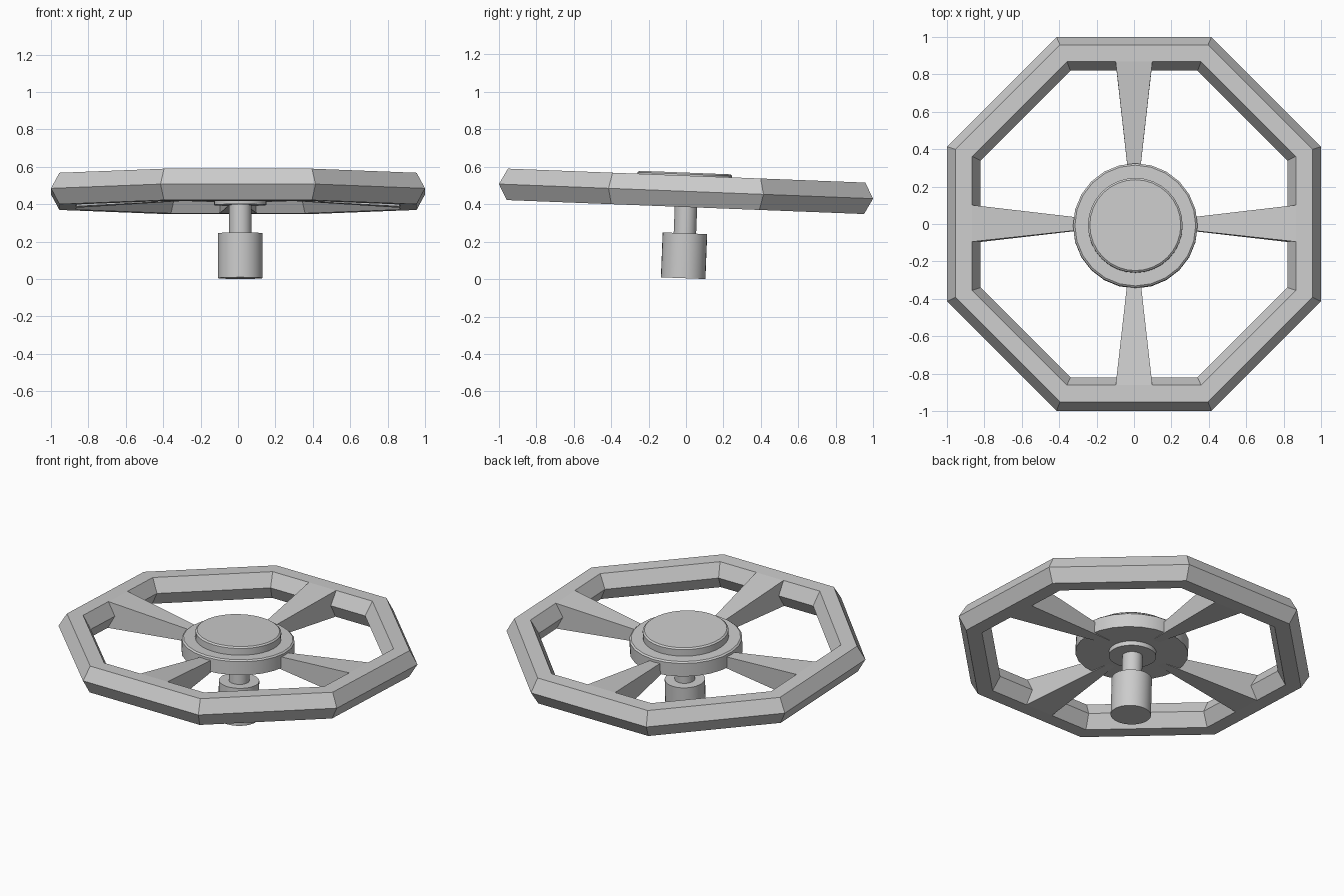
import bpy, bmesh, math
from mathutils import Matrix, Vector

if "Cube" in bpy.data.objects:
    bpy.data.objects.remove(bpy.data.objects["Cube"])

# Everything is modelled around the wheel centre, then tilted and lifted
TILT = Matrix.Translation((0, 0, 0.469)) @ Matrix.Rotation(-0.039, 4, 'X')


def finish(name, bm, smooth=False):
    bmesh.ops.recalc_face_normals(bm, faces=bm.faces)
    bm.transform(TILT)
    me = bpy.data.meshes.new(name)
    bm.to_mesh(me)
    bm.free()
    ob = bpy.data.objects.new(name, me)
    bpy.context.collection.objects.link(ob)
    if smooth:
        bpy.ops.object.select_all(action='DESELECT')
        ob.select_set(True)
        bpy.context.view_layer.objects.active = ob
        bpy.ops.object.shade_smooth_by_angle(angle=math.radians(30))
    return ob


def revolve(bm, profile, sides, centre=(0, 0), start=0.0, closed=False):
    """Spin (radius, z) points about z; open profiles get end caps."""
    rings = []
    for i in range(sides):
        a = start + 2 * math.pi * i / sides
        rings.append([bm.verts.new((centre[0] + r * math.cos(a),
                                    centre[1] + r * math.sin(a), z))
                      for r, z in profile])
    n = len(profile)
    for i in range(sides):
        p, q = rings[i], rings[(i + 1) % sides]
        for j in range(n if closed else n - 1):
            k = (j + 1) % n
            bm.faces.new((p[j], q[j], q[k], p[k]))
    if not closed:
        bm.faces.new([r[0] for r in rings])
        bm.faces.new([r[-1] for r in rings])


# Octagonal rim with a hexagonal section
H = 0.084
section = [(1.0, 0), (0.955, H), (0.865, H), (0.82, 0), (0.865, -H), (0.955, -H)]
k = 1 / math.cos(math.pi / 8)
bm = bmesh.new()
revolve(bm, [(r * k, z) for r, z in section], 8, start=math.pi / 8, closed=True)
finish("rim", bm)

# Four spokes tapering in width and height toward the hub
for i in range(4):
    bm = bmesh.new()
    outer = [(0.865, -0.098, -H), (0.865, 0.098, -H), (0.865, 0.098, H), (0.865, -0.098, H)]
    inner = [(0.12, -0.014, -0.040), (0.12, 0.014, -0.040), (0.12, 0.014, 0.003), (0.12, -0.014, 0.003)]
    a = [bm.verts.new(v) for v in outer]
    b = [bm.verts.new(v) for v in inner]
    bm.faces.new(a)
    bm.faces.new(b)
    for j in range(4):
        m = (j + 1) % 4
        bm.faces.new((a[j], a[m], b[m], b[j]))
    bm.transform(Matrix.Rotation(i * math.pi / 2, 4, 'Z'))
    finish("spoke_%d" % (i + 1), bm)

# Hub disc and raised cap
hub_centre = (0.007, -0.010)
bm = bmesh.new()
revolve(bm, [(0.333, -0.045), (0.333, 0.041), (0.323, 0.049)], 24, hub_centre)
finish("hub_disc", bm, True)
bm = bmesh.new()
revolve(bm, [(0.253, 0.03), (0.253, 0.092), (0.243, 0.100)], 32, hub_centre)
finish("hub_cap", bm, True)

# Flange, shaft and column below the hub
column_centre = (0.012, 0.003)
for name, r, z0, z1 in (("flange", 0.14, -0.073, -0.03),
                        ("shaft", 0.06, -0.24, -0.05),
                        ("column", 0.119, -0.464, -0.224)):
    bm = bmesh.new()
    revolve(bm, [(r, z0), (r, z1)], 32, column_centre)
    finish(name, bm, True)
